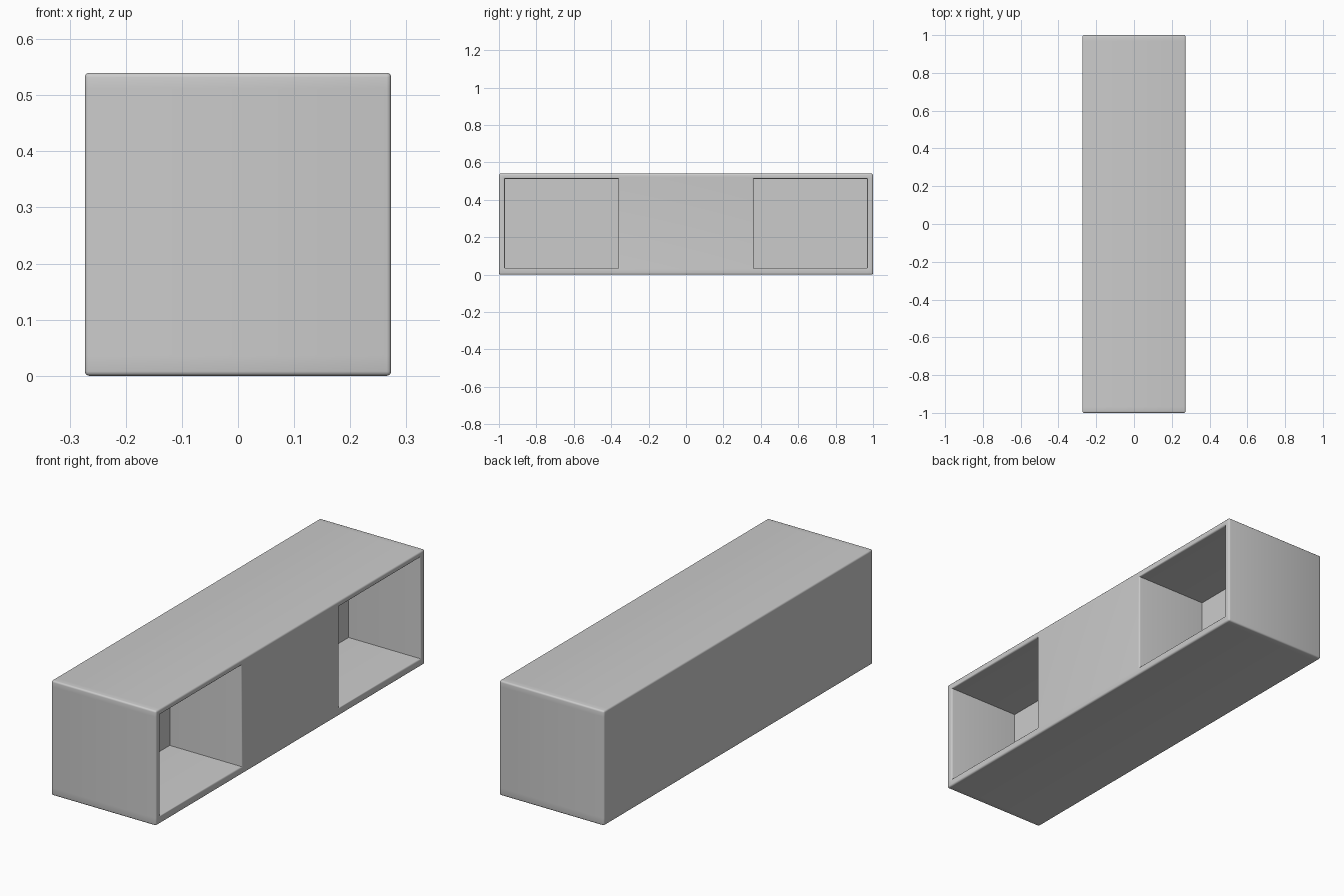
import bpy, bmesh
from mathutils import Vector

if "Cube" in bpy.data.objects:
    bpy.data.objects.remove(bpy.data.objects["Cube"])

W, L, H = 0.546, 2.0, 0.54          # outer size
Y_IN, Y_OUT = 0.362, 0.968          # niche extent along y (mirrored)
Z_LO, Z_HI = 0.036, 0.512           # niche extent in height
DEPTH = 0.375                       # niche depth
BEVEL = 0.008

bm = bmesh.new()

# Solid block
bmesh.ops.create_cube(bm, size=1)
for v in bm.verts:
    v.co = Vector((v.co.x * W, v.co.y * L, (v.co.z + 0.5) * H))


def cut(co, no):
    geom = bm.verts[:] + bm.edges[:] + bm.faces[:]
    bmesh.ops.bisect_plane(bm, geom=geom, plane_co=co, plane_no=no)


# Outline of the niches
for y in (-Y_OUT, -Y_IN, Y_IN, Y_OUT):
    cut((0, y, 0), (0, 1, 0))
for z in (Z_LO, Z_HI):
    cut((0, 0, z), (0, 0, 1))

# Push the two niches in from the right side
bm.normal_update()
niches = []
for f in bm.faces:
    c = f.calc_center_median()
    if f.normal.x > 0.9 and Y_IN < abs(c.y) < Y_OUT and Z_LO < c.z < Z_HI:
        niches.append(f)
res = bmesh.ops.extrude_face_region(bm, geom=niches)
bmesh.ops.translate(bm, vec=(-DEPTH, 0, 0),
                    verts=[g for g in res["geom"] if isinstance(g, bmesh.types.BMVert)])
bmesh.ops.delete(bm, geom=[f for f in niches if f.is_valid], context='FACES_ONLY')
bmesh.ops.recalc_face_normals(bm, faces=bm.faces[:])
bm.normal_update()

# Soften the outward edges: outer corners and niche rims
rim = [e for e in bm.edges if e.is_manifold and e.calc_face_angle_signed() > 0.5]
for w_edges in (rim,):
    bmesh.ops.bevel(bm, geom=w_edges, offset=BEVEL, offset_type='OFFSET',
                    segments=3, profile=0.5, affect='EDGES', clamp_overlap=True)

mesh = bpy.data.meshes.new("bench_block")
bm.to_mesh(mesh)
bm.free()
obj = bpy.data.objects.new("bench_block", mesh)
bpy.context.collection.objects.link(obj)
bpy.context.view_layer.objects.active = obj
obj.select_set(True)
bpy.ops.object.shade_smooth_by_angle(angle=0.7)
